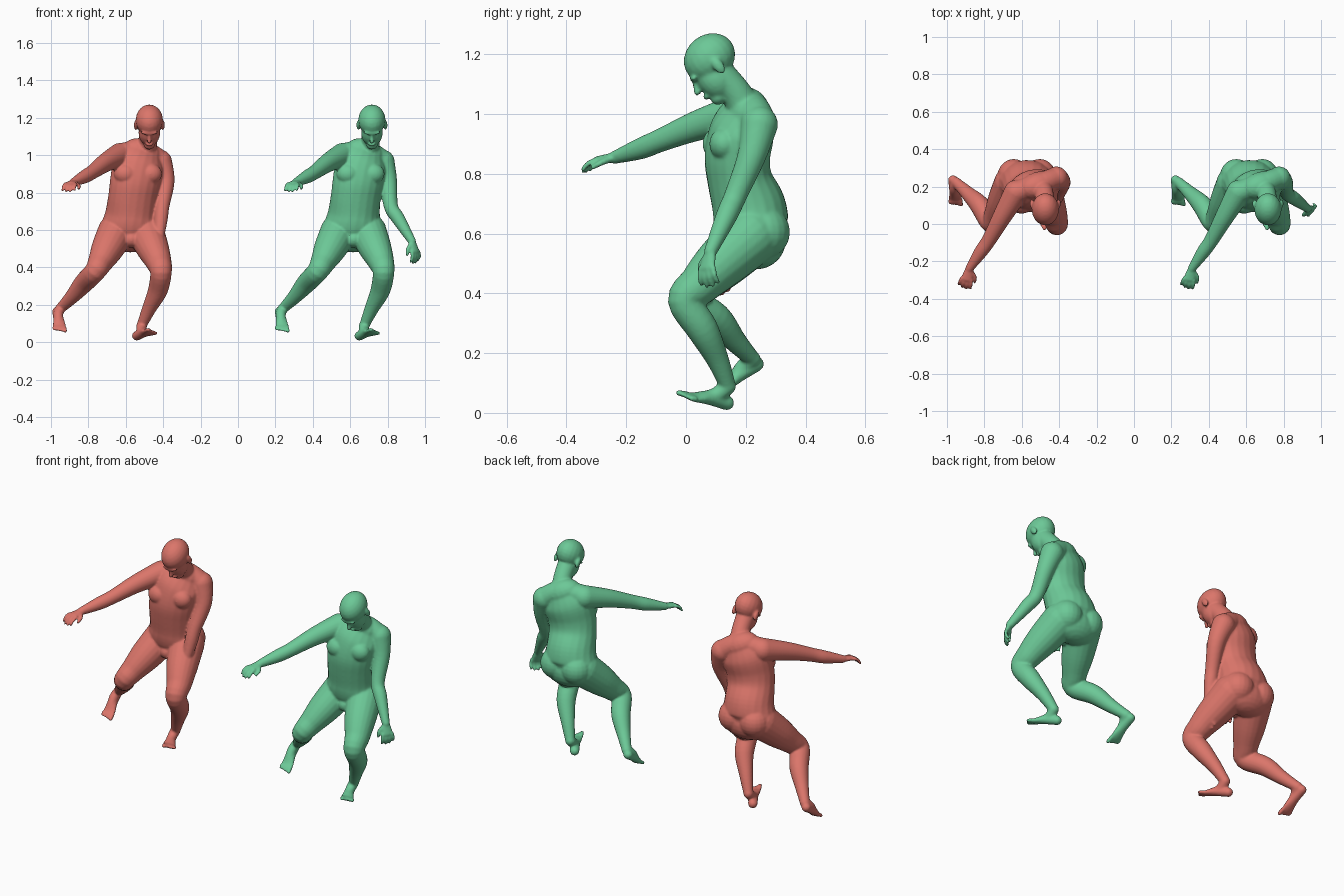
import bpy, bmesh, math
from mathutils import Vector, Matrix

if "Cube" in bpy.data.objects:
    bpy.data.objects.remove(bpy.data.objects["Cube"])

SIDES = 20
X = Vector((1, 0, 0))


def material(name, rgb):
    mat = bpy.data.materials.new(name)
    mat.use_nodes = True
    mat.diffuse_color = (*rgb, 1)
    node = mat.node_tree.nodes["Principled BSDF"]
    node.inputs["Base Color"].default_value = (*rgb, 1)
    node.inputs["Roughness"].default_value = 0.7
    return mat


def frame(tangent, across):
    """Axes of a cross-section: wide, deep, along."""
    t = tangent.normalized()
    w = (across - t * across.dot(t)).normalized()
    return w, t.cross(w), t


def blob(bm, centre, radii, axes=(X, Vector((0, 1, 0)), Vector((0, 0, 1)))):
    """Ellipsoid with its radii along three axes."""
    m = Matrix([a * r for a, r in zip(axes, radii)]).transposed().to_4x4()
    m.translation = Vector(centre)
    bmesh.ops.create_uvsphere(bm, u_segments=SIDES, v_segments=12, radius=1, matrix=m)


def spline(a, b, c, d, t):
    return 0.5 * (2 * b + (c - a) * t + (2 * a - 5 * b + 4 * c - d) * t ** 2
                  + (3 * b - a - 3 * c + d) * t ** 3)


def loft(bm, stations, across=X, across_end=None, steps=5):
    """Rounded tube through stations (x, y, z, half width[, half depth])."""
    pts = [Vector((*s, s[-1])[:5]) for s in stations]
    ext = [pts[0]] + pts + [pts[-1]]
    path = [spline(*ext[i:i + 4], k / steps)
            for i in range(len(pts) - 1) for k in range(steps)] + [pts[-1]]
    spots = [p.to_3d() for p in path]
    rings = []
    for i, p in enumerate(path):
        last = len(path) - 1
        tangent = spots[min(i + 1, last)] - spots[max(i - 1, 0)]
        side = Vector(across).lerp(Vector(across_end or across), i / last)
        w, d, t = frame(tangent, side)
        ring = []
        for k in range(SIDES):
            a = math.tau * k / SIDES
            ring.append(bm.verts.new(spots[i] + w * p[3] * math.cos(a) + d * p[4] * math.sin(a)))
        rings.append(ring)
        if i in (0, last):
            blob(bm, spots[i], (p[3], p[4], min(p[3], p[4])), (w, d, t))
    for r, s in zip(rings, rings[1:]):
        for k in range(SIDES):
            n = (k + 1) % SIDES
            bm.faces.new((r[k], r[n], s[n], s[k]))
    bm.faces.new(rings[0][::-1])
    bm.faces.new(rings[-1])


def hand(bm, wrist, direction, thumb_side, curl_to):
    """Flat palm, four curling fingers and a thumb."""
    wrist = Vector(wrist)
    side, _, along = frame(Vector(direction), Vector(thumb_side))
    curl = Vector(curl_to)
    curl = (curl - along * curl.dot(along) - side * curl.dot(side)).normalized()
    at = lambda s, a, c: wrist + side * s + along * a + curl * c
    loft(bm, [(*wrist, .02, .017), (*at(0, .03, 0), .028, .015),
              (*at(0, .06, 0), .031, .013)], side)
    for i in range(4):
        s = .025 - i * .0175
        size = (.95, 1.05, 1, .8)[i]
        loft(bm, [(*at(s, .06, 0), .01), (*at(s * 1.2, .06 + .03 * size, .008), .009),
                  (*at(s * 1.25, .06 + .05 * size, .026 * size + .003 * i), .0075)], side, steps=3)
    loft(bm, [(*at(.017, .018, .004), .012), (*at(.042, .042, .012), .0105),
              (*at(.046, .068, .022), .008)], along + side * .3 + curl, steps=3)


def foot(bm, heel, ankle, toe, across):
    """Wedge foot with an instep and five toes."""
    heel, ankle, toe = Vector(heel), Vector(ankle), Vector(toe)
    side, up, along = frame(toe - heel, Vector(across))
    if up.dot(ankle - heel) < 0:
        up = -up
    ball = heel.lerp(toe, .72)
    loft(bm, [(*(heel + up * .004), .026, .025), (*(heel.lerp(toe, .4) + up * .009), .028, .024),
              (*ball, .036, .014), (*heel.lerp(toe, .85), .034, .011)], side)
    loft(bm, [(*ankle, .028), (*(heel.lerp(toe, .3) + up * .02), .026), (*ball, .022, .014)], side)
    for i in range(5):
        s = side * (.026 - .014 * i)
        base = heel.lerp(toe, .82) + s
        tip = heel.lerp(toe, 1 - .025 * i) + s * 1.05
        loft(bm, [(*base, .011), (*tip, .0105 if i == 0 else .0075)], up, steps=3)


def head(bm):
    cx = .716
    tilt = Matrix.Rotation(math.radians(38), 3, "X")
    axes = [tilt @ Vector(a) for a in ((1, 0, 0), (0, 1, 0), (0, 0, 1))]
    centre = Vector((cx, .09, 1.165))
    at = lambda x, y, z: centre + tilt @ Vector((x, y, z))
    blob(bm, at(0, .005, .025), (.073, .091, .078), axes)      # skull
    blob(bm, at(0, -.022, -.04), (.058, .062, .075), axes)     # face
    blob(bm, at(0, -.05, -.098), (.031, .03, .024), axes)      # chin
    blob(bm, at(0, -.078, .004), (.046, .014, .012), axes)     # brow
    loft(bm, [(*at(0, -.08, -.005), .008), (*at(0, -.098, -.04), .012)], axes[0])   # nose
    blob(bm, at(0, -.08, -.071), (.022, .014, .011), axes)     # lips
    for s in (-1, 1):
        blob(bm, at(s * .072, .012, -.015), (.011, .018, .031), axes)  # ears
    loft(bm, [(.715, .115, 1.13, .053), (.708, .165, 1.075, .051),
              (.69, .2, 1.01, .062)])                          # neck


def torso(bm):
    loft(bm, [(.615, .235, .58, .15, .1), (.615, .222, .62, .158, .122),
              (.62, .21, .69, .14, .124), (.63, .18, .78, .135, .108),
              (.642, .172, .86, .138, .108), (.66, .19, .95, .14, .104),
              (.68, .205, 1.01, .11, .075)], (1, 0, 0), (1, .35, 0))
    loft(bm, [(.565, .17, 1.005, .06), (.685, .215, 1.02, .058), (.775, .245, .965, .06)])
    for x, y in ((.588, .105), (.722, .128)):
        blob(bm, (x, y, .9), (.062, .05, .055))                # chest
    for x in (.548, .685):
        blob(bm, (x, .258, .605), (.088, .09, .09))            # seat
    blob(bm, (.62, .15, .55), (.045, .05, .045))               # groin


def legs(bm):
    loft(bm, [(.54, .215, .59, .1), (.492, .12, .5, .087), (.455, .05, .43, .068),
              (.425, .01, .378, .057), (.365, .1, .315, .053), (.3, .165, .24, .038),
              (.24, .222, .18, .027)])
    foot(bm, (.222, .238, .16), (.24, .222, .18), (.24, .1, .06), (1, .1, 0))
    loft(bm, [(.695, .215, .59, .1), (.735, .115, .5, .087), (.765, .045, .43, .07),
              (.778, -.003, .375, .058), (.762, .055, .28, .053), (.715, .105, .18, .038),
              (.675, .14, .09, .027)])
    foot(bm, (.648, .135, .03), (.675, .14, .09), (.735, -.012, .06), (-1, -.5, .3))


def right_arm(bm):
    loft(bm, [(.56, .17, 1.0, .066), (.485, .04, .962, .051), (.415, -.085, .912, .039),
              (.37, -.15, .885, .036), (.31, -.238, .855, .022)])
    hand(bm, (.31, -.238, .855), (-.25, -1, -.15), (1, 0, 0), (0, 0, -1))


def left_arm(bm, elbow, wrist, direction, thumb_side, curl_to):
    e, w = Vector(elbow), Vector(wrist)
    loft(bm, [(.775, .245, .965, .063), (.803, .22, .86, .048), (*e, .038),
              (*e.lerp(w, .35), .036), (*w, .022)])
    hand(bm, w, direction, thumb_side, curl_to)


def figure(name, shift, mat, arm):
    """Join all parts and fuse them into one skin."""
    bm = bmesh.new()
    for part in (head, torso, legs, right_arm):
        part(bm)
    left_arm(bm, *arm)
    bmesh.ops.recalc_face_normals(bm, faces=bm.faces)
    bmesh.ops.translate(bm, verts=bm.verts, vec=(shift, 0, 0))
    mesh = bpy.data.meshes.new(name)
    bm.to_mesh(mesh)
    bm.free()
    mesh.materials.append(mat)
    obj = bpy.data.objects.new(name, mesh)
    bpy.context.collection.objects.link(obj)
    skin = obj.modifiers.new("skin", "REMESH")
    skin.mode = "VOXEL"
    skin.voxel_size = .006
    skin.use_smooth_shade = True
    relax = obj.modifiers.new("relax", "SMOOTH")
    relax.factor = .5
    relax.iterations = 5
    bpy.context.view_layer.objects.active = obj
    for mod in ("skin", "relax"):
        bpy.ops.object.modifier_apply(modifier=mod)


# The two figures share a pose apart from the left arm
figure("green_figure", 0, material("soft_green", (.15, .58, .31)),
       ((.818, .165, .725), (.93, .082, .54), (.3, -.2, -.95), (-.6, -.7, 0), (-.6, .6, 0)))
figure("red_figure", -1.19, material("soft_red", (.71, .18, .145)),
       ((.785, .165, .725), (.762, .1, .51), (.15, .08, -1), (0, -1, 0), (-1, 0, 0)))
